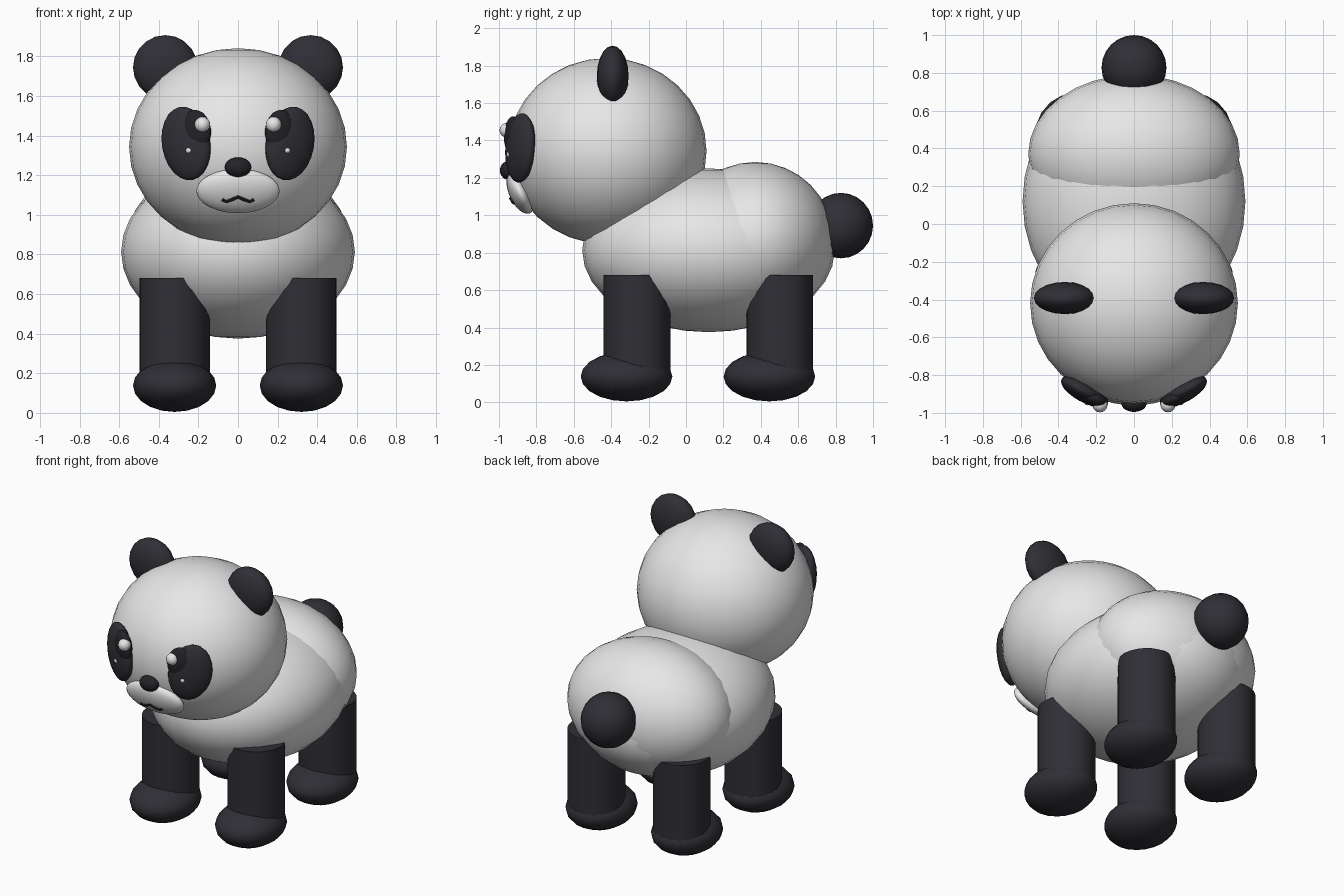
import bpy, math
from mathutils import Matrix, Vector, Euler

if "Cube" in bpy.data.objects:
    bpy.data.objects.remove(bpy.data.objects["Cube"])


def material(name, rgb):
    m = bpy.data.materials.new(name)
    m.diffuse_color = (*rgb, 1)
    m.use_nodes = True
    m.node_tree.nodes["Principled BSDF"].inputs["Base Color"].default_value = m.diffuse_color
    return m


WHITE = material("fur_white", (0.80, 0.80, 0.80))
DARK = material("fur_charcoal", (0.028, 0.028, 0.036))
BLACK = material("glossy_black", (0.017, 0.017, 0.021))


def finish(name, mat):
    ob = bpy.context.object
    ob.name = name
    ob.data.materials.append(mat)
    bpy.ops.object.shade_smooth_by_angle(angle=math.radians(40))
    return ob


def ball(name, center, radii, mat, rot=(0, 0, 0), seg=32):
    bpy.ops.mesh.primitive_uv_sphere_add(segments=seg, ring_count=seg // 2, radius=1,
                                         location=center, rotation=rot)
    bpy.context.object.scale = radii
    return finish(name, mat)


def column(name, center, radius, z0, z1, mat):
    bpy.ops.mesh.primitive_cylinder_add(vertices=24, radius=radius, depth=z1 - z0,
                                        location=(*center, (z0 + z1) / 2))
    return finish(name, mat)


# Torso, rump, head, tail
ball("body", (0, 0.12, 0.813), (0.59, 0.675, 0.438), WHITE)
ball("rump", (0, 0.37, 0.865), (0.56, 0.42, 0.42), WHITE)
ball("head", (0, -0.42, 1.343), (0.55, 0.53, 0.498), WHITE)
ball("tail", (0, 0.828, 0.945), (0.172, 0.172, 0.175), DARK, seg=24)

# Paired parts
for side, s in (("right", 1), ("left", -1)):
    ball(f"ear_{side}", (s * 0.367, -0.392, 1.744), (0.163, 0.085, 0.163), DARK, seg=20)
    for end, y in (("front", -0.262), ("back", 0.502)):
        column(f"{end}_leg_{side}", (s * 0.32, y), 0.178, 0.13, 0.68, DARK)
        ball(f"{end}_foot_{side}", (s * 0.32, y - 0.056, 0.138), (0.21, 0.245, 0.133), DARK, seg=20)
    # Eye patch leaning outward at the top, turned to follow the head
    ball(f"eye_patch_{side}", (s * 0.262, -0.885, 1.36), (0.135, 0.058, 0.188), DARK,
         (0, s * math.radians(12), s * math.radians(28)), seg=24)
    ball(f"eye_{side}", (s * 0.212, -0.925, 1.425), (0.08, 0.042, 0.105), BLACK,
         (0, s * math.radians(6), s * math.radians(22)), seg=20)
    ball(f"eye_glint_{side}", (s * 0.18, -0.957, 1.455), (0.04, 0.04, 0.04), WHITE, seg=16)
    ball(f"small_glint_{side}", (s * 0.247, -0.942, 1.325), (0.018, 0.018, 0.018), WHITE, seg=12)

# Muzzle and nose
mc, mr, tilt = Vector((0, -0.885, 1.12)), (0.21, 0.06, 0.12), math.radians(25)
ball("muzzle", mc, mr, WHITE, (tilt, 0, 0))
ball("nose", (0, -0.95, 1.24), (0.067, 0.045, 0.05), BLACK, seg=20)

# Mouth: a thin bent line lying on the muzzle surface
to_world = Matrix.Translation(mc) @ Euler((tilt, 0, 0)).to_matrix().to_4x4()
curve = bpy.data.curves.new("mouth", "CURVE")
curve.dimensions = "3D"
curve.bevel_depth = 0.009
curve.bevel_resolution = 1
curve.use_fill_caps = True
path = [(-0.08, -0.022), (-0.06, -0.034), (-0.03, -0.02), (0, -0.005),
        (0.03, -0.02), (0.06, -0.034), (0.08, -0.022)]
spline = curve.splines.new("POLY")
spline.points.add(len(path) - 1)
for p, (x, z) in zip(spline.points, path):
    y = -mr[1] * math.sqrt(1 - (x / mr[0]) ** 2 - (z / mr[2]) ** 2)
    p.co = (*(to_world @ Vector((x, y, z))), 1)
mouth = bpy.data.objects.new("mouth", curve)
bpy.context.collection.objects.link(mouth)
bpy.ops.object.select_all(action="DESELECT")
mouth.select_set(True)
bpy.context.view_layer.objects.active = mouth
bpy.ops.object.convert(target="MESH")
finish("mouth", BLACK)
